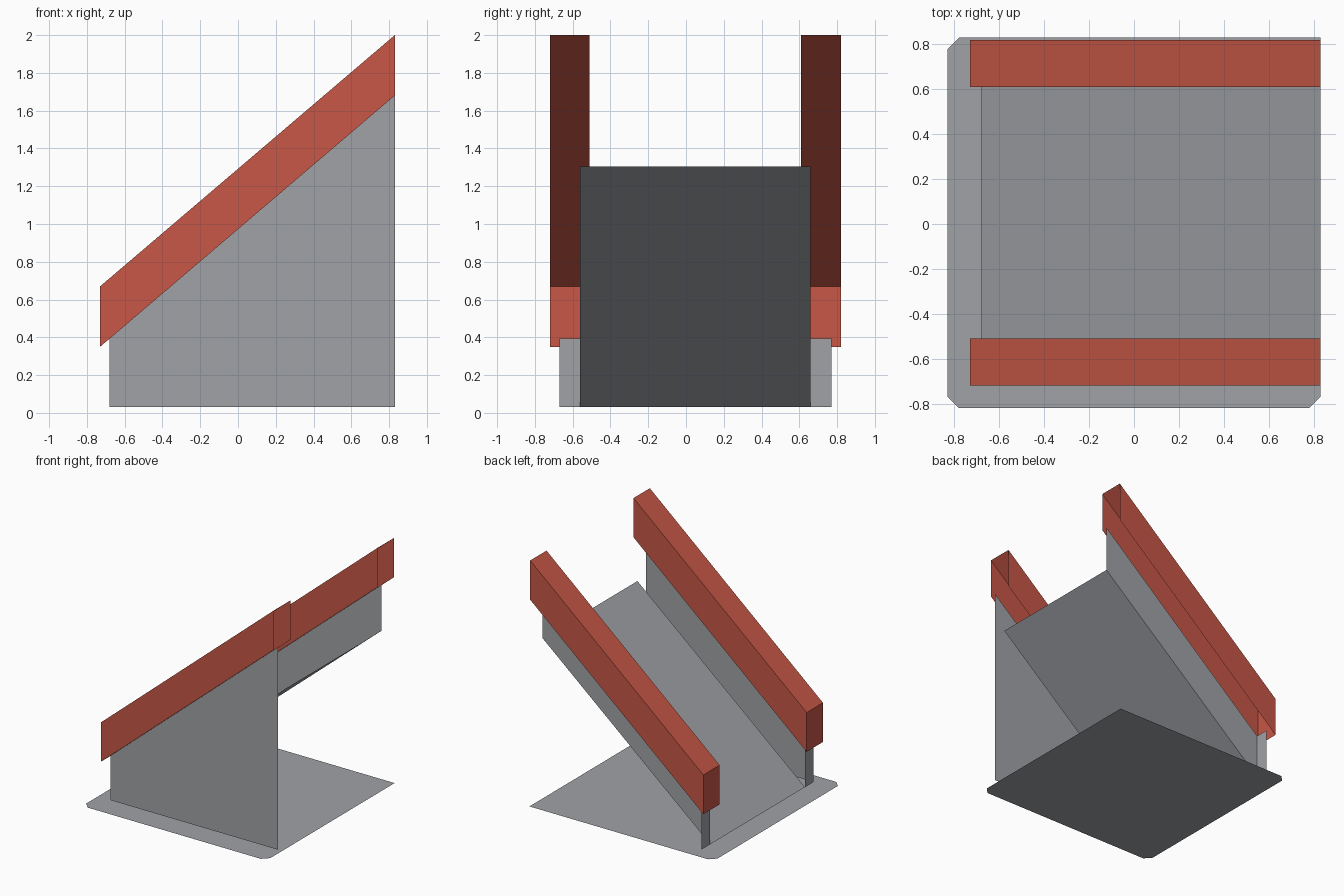
import bpy
import bmesh

cube = bpy.data.objects.get("Cube")
if cube:
    bpy.data.objects.remove(cube, do_unlink=True)


def make_material(name, rgb):
    mat = bpy.data.materials.new(name)
    mat.use_nodes = True
    colour = (*rgb, 1.0)
    mat.diffuse_color = colour
    mat.node_tree.nodes["Principled BSDF"].inputs["Base Color"].default_value = colour
    return mat


grey = make_material("concrete_grey", (0.35, 0.36, 0.38))
red = make_material("rail_red", (0.57, 0.095, 0.062))


def make_panels(name, panels, mat):
    """One object from flat panels, each a loop of corner points."""
    bm = bmesh.new()
    for corners in panels:
        bm.faces.new([bm.verts.new(c) for c in corners])
    bmesh.ops.remove_doubles(bm, verts=bm.verts[:], dist=0.0005)
    mesh = bpy.data.meshes.new(name)
    bm.to_mesh(mesh)
    bm.free()
    mesh.materials.append(mat)
    obj = bpy.data.objects.new(name, mesh)
    bpy.context.collection.objects.link(obj)
    return obj


HIGH_X, LOW_X, RAIL_X = 0.83, -0.68, -0.73
FLOOR = 0.03
RAMP_TOP = 1.305
RAIL_HEIGHT = 0.32


def rail_base(x):
    """Height of the sloping underside of the rails at x."""
    t = (x - RAIL_X) / (HIGH_X - RAIL_X)
    return 0.35 + t * (2.0 - RAIL_HEIGHT - 0.35)


# Thin ground plate with three clipped corners
w, c = 0.83, 0.05
make_panels("ground_plate", [[
    (c - w, -0.82, 0), (w - c, -0.82, 0), (w, c - 0.82, 0),
    (w, w, 0), (c - w, w, 0), (-w, w - c, 0), (-w, c - 0.82, 0)]], grey)

# Sloping deck between the walls
front_y, back_y = -0.56, 0.66
make_panels("ramp_deck", [[
    (LOW_X, front_y, FLOOR), (HIGH_X, front_y, RAMP_TOP),
    (HIGH_X, back_y, RAMP_TOP), (LOW_X, back_y, FLOOR)]], grey)

# Full-height front wall and the low strip wall along the back of the deck
low_z, high_z = rail_base(LOW_X), rail_base(HIGH_X)
for name, y, foot in (("front_wall", -0.67, FLOOR), ("back_wall", back_y, RAMP_TOP)):
    make_panels(name, [[
        (LOW_X, y, FLOOR), (HIGH_X, y, foot),
        (HIGH_X, y, high_z), (LOW_X, y, low_z)]], grey)

# End posts closing the low end of each wall
for name, y in (("front_end_post", -0.67), ("back_end_post", back_y)):
    make_panels(name, [[
        (LOW_X, y, FLOOR), (LOW_X, y, low_z),
        (LOW_X, y + 0.11, low_z), (LOW_X, y + 0.11, FLOOR)]], grey)

# Hollow rails: two sides, a top and a low end, open below and at the high end
for name, y0, y1 in (("front_rail", -0.72, -0.51), ("back_rail", 0.61, 0.82)):
    def corner(x, y, lift):
        return (x, y, rail_base(x) + lift)

    h = RAIL_HEIGHT
    front = [corner(RAIL_X, y0, 0), corner(HIGH_X, y0, 0),
             corner(HIGH_X, y0, h), corner(RAIL_X, y0, h)]
    back = [(x, y1, z) for x, _, z in front]
    make_panels(name, [
        front,
        back[::-1],
        [front[3], front[2], back[2], back[3]],
        [front[0], front[3], back[3], back[0]]], red)
